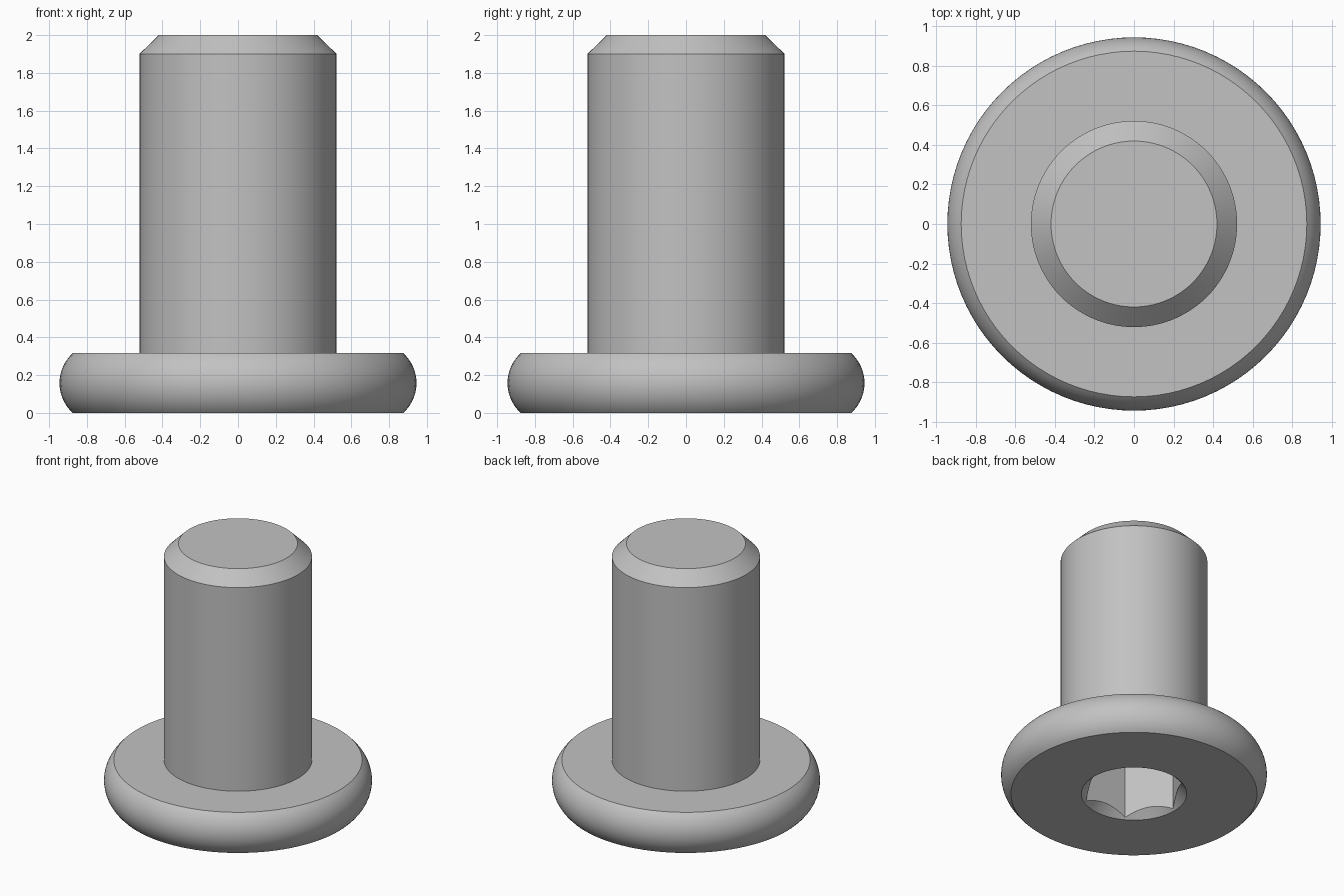
import bpy
import bmesh
from math import sin, cos, pi, sqrt, asin, radians

cube = bpy.data.objects.get("Cube")
if cube:
    bpy.data.objects.remove(cube, do_unlink=True)

# Plain steel material
steel = bpy.data.materials.new("grey_steel")
steel.use_nodes = True
grey = (0.54, 0.54, 0.54, 1.0)
steel.diffuse_color = grey
steel.node_tree.nodes["Principled BSDF"].inputs["Base Color"].default_value = grey


def lathe(name, profile, sides):
    """Closed solid from (radius, height) rings, listed bottom to top."""
    bm = bmesh.new()
    rings = [[bm.verts.new((r * cos(2 * pi * i / sides), r * sin(2 * pi * i / sides), z))
              for i in range(sides)] for r, z in profile]
    for low, high in zip(rings, rings[1:]):
        for i in range(sides):
            j = (i + 1) % sides
            bm.faces.new((low[i], low[j], high[j], high[i]))
    bm.faces.new(rings[0][::-1])
    bm.faces.new(rings[-1])
    mesh = bpy.data.meshes.new(name)
    bm.to_mesh(mesh)
    bm.free()
    mesh.materials.append(steel)
    obj = bpy.data.objects.new(name, mesh)
    bpy.context.collection.objects.link(obj)
    return obj


# Head with a bulging rim, then the shank with a chamfered tip
HEAD_H, FLAT_R, RIM_R, SHANK_R = 0.316, 0.875, 0.945, 0.522
half, bulge = HEAD_H / 2, RIM_R - FLAT_R
arc_r = (half ** 2 + bulge ** 2) / (2 * bulge)
sweep = asin(half / arc_r)
steps = 16
profile = []
for k in range(steps + 1):
    a = sweep * (2 * k / steps - 1)
    profile.append((RIM_R - arc_r + arc_r * cos(a), half + arc_r * sin(a)))
profile += [(SHANK_R, HEAD_H), (SHANK_R, 1.9), (0.42, 2.0)]
bolt = lathe("button_head_bolt", profile, 96)

# Hexagonal key socket with a conical lead-in, cut from below
cutters = [
    lathe("socket_cutter", [(0.362, -0.1), (0.362, 0.5)], 6),
    lathe("lead_in_cutter", [(0.425, -0.05), (0.30, 0.075)], 96),
]
bpy.ops.object.select_all(action="DESELECT")
bpy.context.view_layer.objects.active = bolt
bolt.select_set(True)
for cutter in cutters:
    cutter.hide_render = True
    cut = bolt.modifiers.new("cut", "BOOLEAN")
    cut.operation = "DIFFERENCE"
    cut.solver = "EXACT"
    cut.object = cutter
    bpy.ops.object.modifier_apply(modifier=cut.name)
for cutter in cutters:
    bpy.data.objects.remove(cutter, do_unlink=True)

bpy.ops.object.shade_smooth_by_angle(angle=radians(25))
